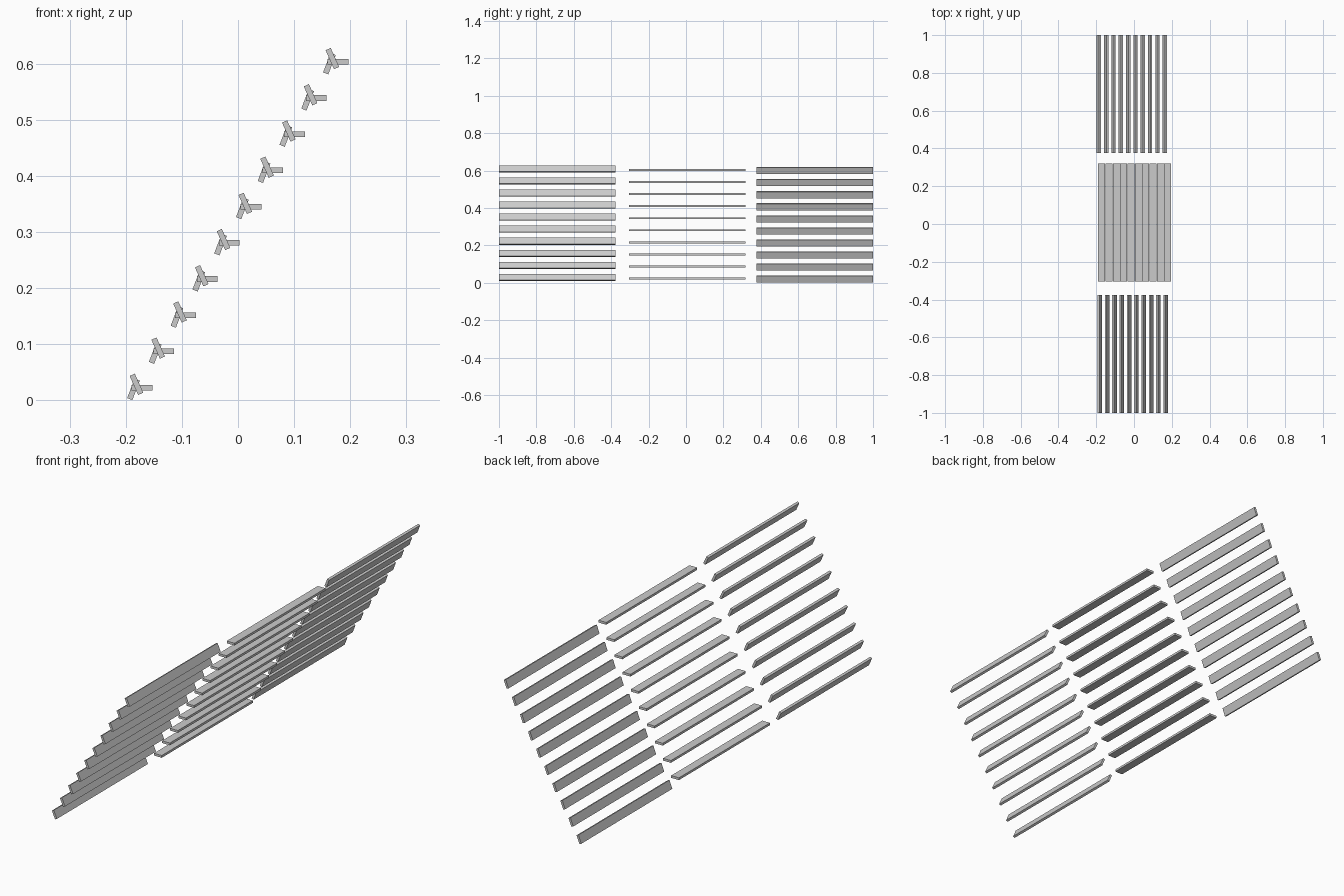
import bpy
import math

if "Cube" in bpy.data.objects:
    bpy.data.objects.remove(bpy.data.objects["Cube"])

COUNT = 10
STEP_X, STEP_Z = 0.0388, 0.0645
WIDTH, THICK, LENGTH = 0.037, 0.010, 0.624


def slat(name, centre, tilt):
    """Flat board running along y, tilted about its long axis."""
    bpy.ops.mesh.primitive_cube_add(size=1, location=centre)
    ob = bpy.context.object
    ob.name = name
    ob.scale = (WIDTH, LENGTH, THICK)
    ob.rotation_euler = (0, math.radians(tilt), 0)
    bpy.ops.object.transform_apply(location=False, rotation=True, scale=True)
    return ob


# Three columns: name, centre of the lowest slat, tilt in degrees
columns = [
    ("front_slat", (-0.181, -0.688, 0.0283), 66),
    ("middle_slat", (-0.1710, 0.007, 0.0225), 0),
    ("back_slat", (-0.1863, 0.688, 0.0192), -69),
]

# Each column climbs to the right in even steps
for name, (x, y, z), tilt in columns:
    for i in range(COUNT):
        slat(f"{name}_{i + 1}", (x + i * STEP_X, y, z + i * STEP_Z), tilt)
